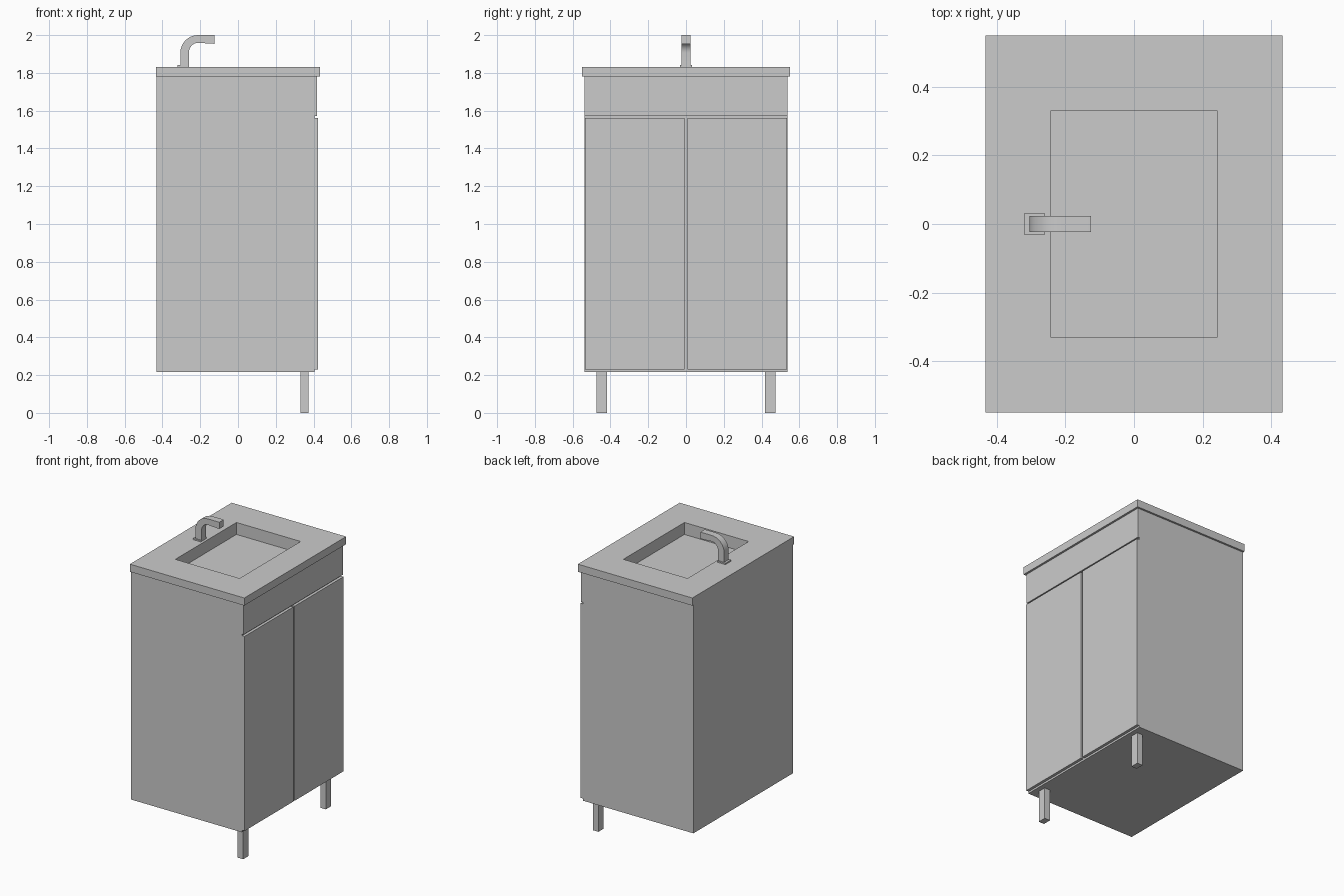
import bpy, bmesh, math
from mathutils import Vector

if "Cube" in bpy.data.objects:
    bpy.data.objects.remove(bpy.data.objects["Cube"])


def box(name, x0, x1, y0, y1, z0, z1):
    bm = bmesh.new()
    bmesh.ops.create_cube(bm, size=1)
    for v in bm.verts:
        v.co = Vector(((x0 + x1) / 2 + v.co.x * (x1 - x0),
                       (y0 + y1) / 2 + v.co.y * (y1 - y0),
                       (z0 + z1) / 2 + v.co.z * (z1 - z0)))
    return finish(name, bm)


def finish(name, bm):
    bmesh.ops.recalc_face_normals(bm, faces=bm.faces)
    me = bpy.data.meshes.new(name)
    bm.to_mesh(me)
    bm.free()
    ob = bpy.data.objects.new(name, me)
    bpy.context.collection.objects.link(ob)
    return ob


def cut(ob, cutter):
    mod = ob.modifiers.new("basin_cut", 'BOOLEAN')
    mod.operation = 'DIFFERENCE'
    mod.solver = 'EXACT'
    mod.object = cutter
    bpy.context.view_layer.objects.active = ob
    bpy.ops.object.modifier_apply(modifier=mod.name)


# cabinet body and countertop, with the sink basin cut out of both
body = box("cabinet_body", -0.432, 0.405, -0.537, 0.537, 0.217, 1.78)
counter = box("countertop", -0.433, 0.433, -0.55, 0.55, 1.78, 1.832)
cutter = box("basin_cutter", -0.243, 0.243, -0.33, 0.33, 1.75, 1.95)
cut(body, cutter)
cut(counter, cutter)
bpy.data.objects.remove(cutter)

# fixed apron panel above the doors
box("apron_panel", 0.405, 0.419, -0.537, 0.537, 1.573, 1.78)

# mirrored doors and front legs
for side, s in (("left", -1), ("right", 1)):
    ya, yb = sorted((s * 0.007, s * 0.534))
    box(side + "_door", 0.405, 0.424, ya, yb, 0.23, 1.561)
    ya, yb = sorted((s * 0.418, s * 0.475))
    box(side + "_leg", 0.33, 0.372, ya, yb, 0, 0.217)

# faucet base plate
box("faucet_base", -0.32, -0.26, -0.031, 0.031, 1.832, 1.841)

# faucet spout: bent side profile given thickness in y
cx, cz, steps = -0.212, 1.907, 8
outer, inner = [], []
for i in range(steps + 1):
    a = math.pi - math.pi / 2 * i / steps
    outer.append((cx + 0.093 * math.cos(a), cz + 0.093 * math.sin(a)))
    inner.append((cx + 0.048 * math.cos(a), cz + 0.052 * math.sin(a)))
profile = ([(-0.305, 1.841)] + outer + [(-0.125, 2.0), (-0.125, 1.954)]
           + inner[::-1] + [(-0.26, 1.841)])
bm = bmesh.new()
face = bm.faces.new([bm.verts.new((x, -0.024, z)) for x, z in profile])
ext = bmesh.ops.extrude_face_region(bm, geom=[face])
for g in ext["geom"]:
    if isinstance(g, bmesh.types.BMVert):
        g.co.y = 0.024
spout = finish("faucet_spout", bm)
bpy.ops.object.select_all(action='DESELECT')
spout.select_set(True)
bpy.context.view_layer.objects.active = spout
bpy.ops.object.shade_smooth_by_angle(angle=math.radians(30))
